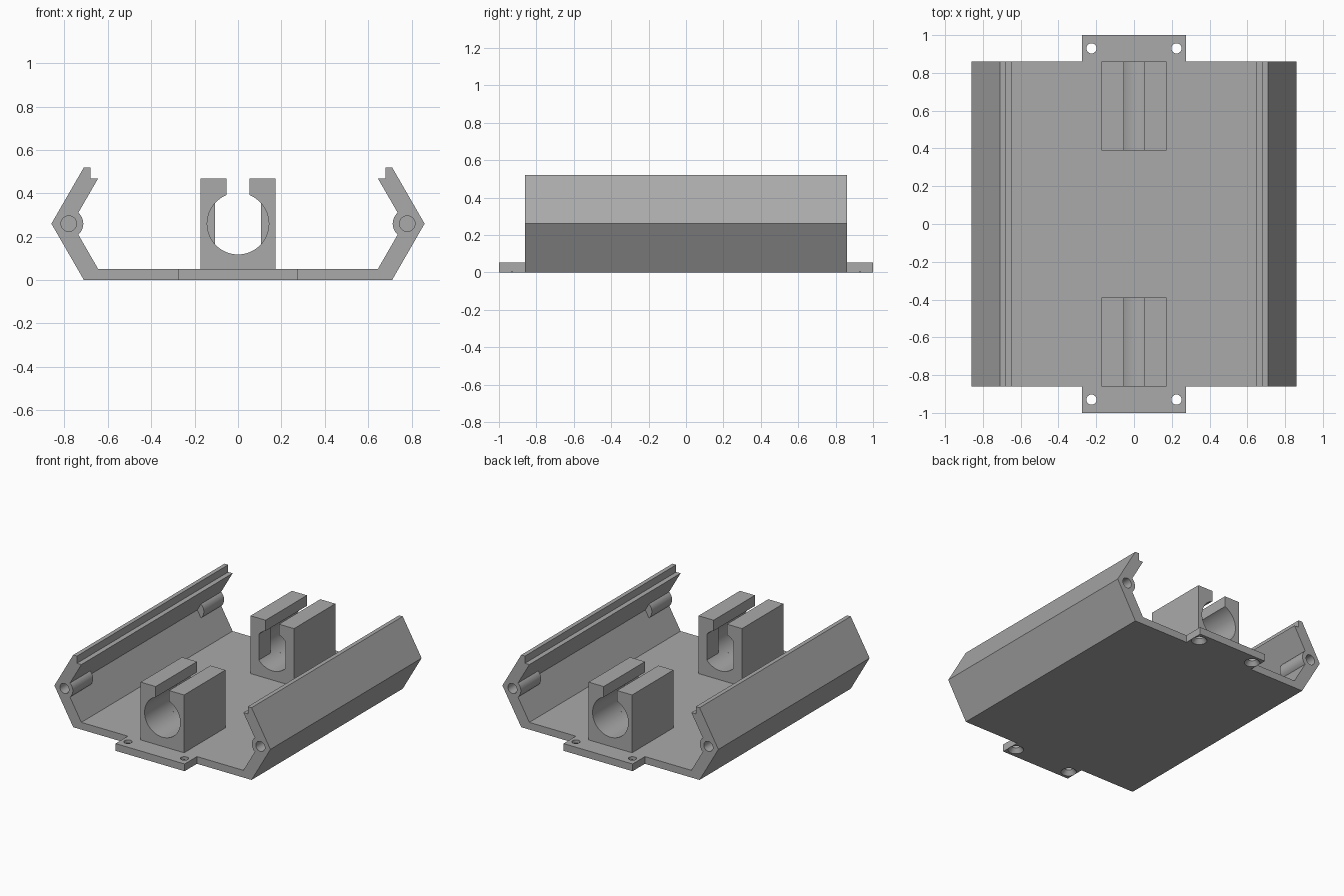
import bpy, bmesh, math
from mathutils import Matrix

if "Cube" in bpy.data.objects:
    bpy.data.objects.remove(bpy.data.objects["Cube"])

GREY = bpy.data.materials.new("plain grey")
GREY.diffuse_color = (0.40, 0.40, 0.40, 1)
GREY.use_nodes = True
GREY.node_tree.nodes["Principled BSDF"].inputs["Base Color"].default_value = GREY.diffuse_color


def prism(name, profile, y0, y1):
    """Extrude an (x, z) outline along y."""
    bm = bmesh.new()
    face = bm.faces.new([bm.verts.new((x, y0, z)) for x, z in profile])
    ext = bmesh.ops.extrude_face_region(bm, geom=[face])
    verts = [v for v in ext["geom"] if isinstance(v, bmesh.types.BMVert)]
    bmesh.ops.translate(bm, verts=verts, vec=(0, y1 - y0, 0))
    return finish(name, bm)


def cone(name, x, y, z0, z1, r0, r1):
    bm = bmesh.new()
    bmesh.ops.create_cone(bm, cap_ends=True, segments=32, radius1=r0, radius2=r1, depth=z1 - z0,
                          matrix=Matrix.Translation((x, y, (z0 + z1) / 2)))
    return finish(name, bm)


def finish(name, bm):
    bmesh.ops.recalc_face_normals(bm, faces=bm.faces)
    mesh = bpy.data.meshes.new(name)
    bm.to_mesh(mesh)
    bm.free()
    mesh.materials.append(GREY)
    ob = bpy.data.objects.new(name, mesh)
    bpy.context.collection.objects.link(ob)
    return ob


def boolean(ob, others, operation):
    """Apply booleans in turn and delete the helper objects."""
    for other in others:
        mod = ob.modifiers.new("bool", "BOOLEAN")
        mod.object, mod.operation, mod.solver = other, operation, "EXACT"
        deps = bpy.context.evaluated_depsgraph_get()
        mesh = bpy.data.meshes.new_from_object(ob.evaluated_get(deps))
        ob.modifiers.clear()
        ob.data = mesh
        bpy.data.objects.remove(other)


def rect(x0, x1, z0, z1):
    return [(x0, z0), (x1, z0), (x1, z1), (x0, z1)]


def circle(cx, cz, r, n=48):
    return [(cx + r * math.cos(2 * math.pi * i / n), cz + r * math.sin(2 * math.pi * i / n))
            for i in range(n)]


L = 0.86     # half length of the tray
MID = 0.26   # height of the bore and screw axes

# Tray: half-hexagon sides with a lip rebate
right = [(0.71, 0), (0.86, MID), (0.71, 0.52), (0.68, 0.52), (0.68, 0.468),
         (0.645, 0.468), (0.765, MID), (0.645, 0.052)]
tray = prism("tray", right + [(-x, z) for x, z in reversed(right)], -L, L)

# Screw bosses at the four corners, with blind holes
ends = [(sx, sy) for sx in (-1, 1) for sy in (-1, 1)]
boolean(tray, [prism("boss", circle(sx * 0.78, MID, 0.067), *sorted((sy * L, sy * 0.63)))
               for sx, sy in ends], "UNION")
boolean(tray, [prism("hole", circle(sx * 0.78, MID, 0.036, 32), *sorted((sy * 0.9, sy * 0.66)))
               for sx, sy in ends], "DIFFERENCE")
parts = [tray]

for sy, side in ((-1, "front"), (1, "back")):
    # Holder block: round bore, flat-sided at its inner end, slot on top
    block = prism(side + "_holder", rect(-0.173, 0.173, 0.052, 0.468), *sorted((sy * 0.39, sy * L)))
    h = math.sqrt(0.142 ** 2 - 0.107 ** 2)
    a = math.atan2(h, 0.107)
    arc = [a + (math.pi - 2 * a) * i / 24 for i in range(25)]
    flat_bore = [(0.142 * math.cos(t + k), MID + 0.142 * math.sin(t + k))
                 for k in (0, math.pi) for t in arc]
    boolean(block, [
        prism("flat_bore", flat_bore, *sorted((sy * 0.35, sy * 0.6))),
        prism("round_bore", circle(0, MID, 0.142, 64), *sorted((sy * 0.52, sy * 0.95))),
        prism("slot", rect(-0.053, 0.053, 0.3, 0.6), *sorted((sy * 0.3, sy * 0.95))),
    ], "DIFFERENCE")

    # Mounting tab with countersunk holes
    tab = prism(side + "_tab", rect(-0.275, 0.275, 0, 0.052), *sorted((sy * L, sy)))
    for sx in (-1, 1):
        x, y = sx * 0.225, sy * 0.93
        boolean(tab, [cone("sink", x, y, -0.01, 0.03, 0.059, 0.027),
                      cone("screw_hole", x, y, 0.01, 0.07, 0.027, 0.027)], "DIFFERENCE")
    parts += [block, tab]

# Smooth the round surfaces, keep edges sharp
bpy.ops.object.select_all(action="DESELECT")
for ob in parts:
    ob.select_set(True)
bpy.context.view_layer.objects.active = tray
bpy.ops.object.shade_smooth_by_angle(angle=math.radians(25))
